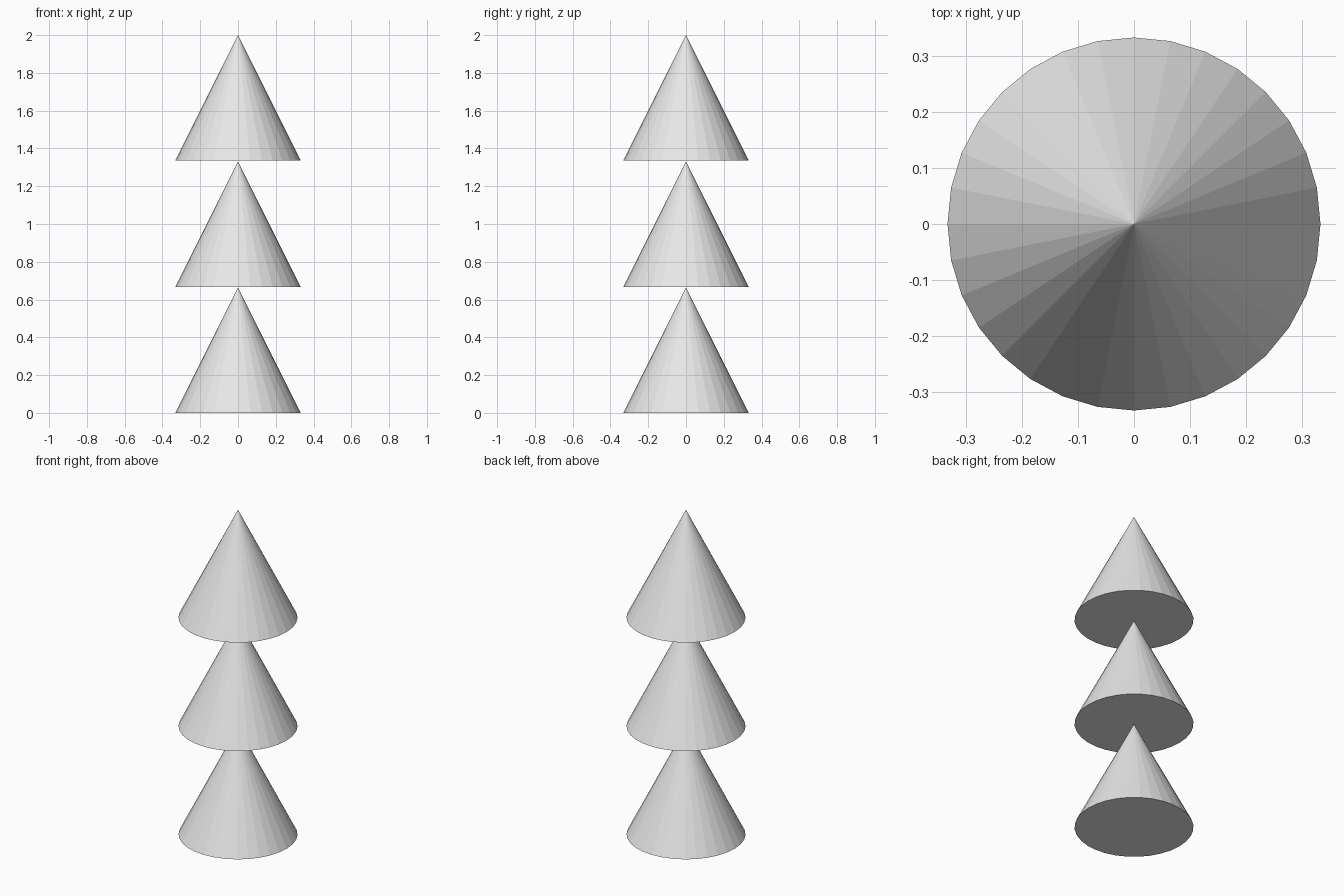
import bpy

if "Cube" in bpy.data.objects:
    bpy.data.objects.remove(bpy.data.objects["Cube"])

RADIUS, HEIGHT, SIDES = 0.3325, 0.664, 32

grey = bpy.data.materials.new("light_grey")
grey.diffuse_color = (0.8, 0.8, 0.8, 1)
grey.use_nodes = True
grey.node_tree.nodes["Principled BSDF"].inputs["Base Color"].default_value = grey.diffuse_color


def cone(name, base):
    """Flat-shaded closed cone standing on the given height."""
    bpy.ops.mesh.primitive_cone_add(vertices=SIDES, radius1=RADIUS, radius2=0,
                                    depth=HEIGHT, location=(0, 0, base + HEIGHT / 2))
    ob = bpy.context.object
    ob.name = name
    ob.data.materials.append(grey)


# Three equal cones stacked tip to base, with slim gaps
for name, base in (("lower_cone", 0.0), ("middle_cone", 0.667), ("upper_cone", 1.336)):
    cone(name, base)
